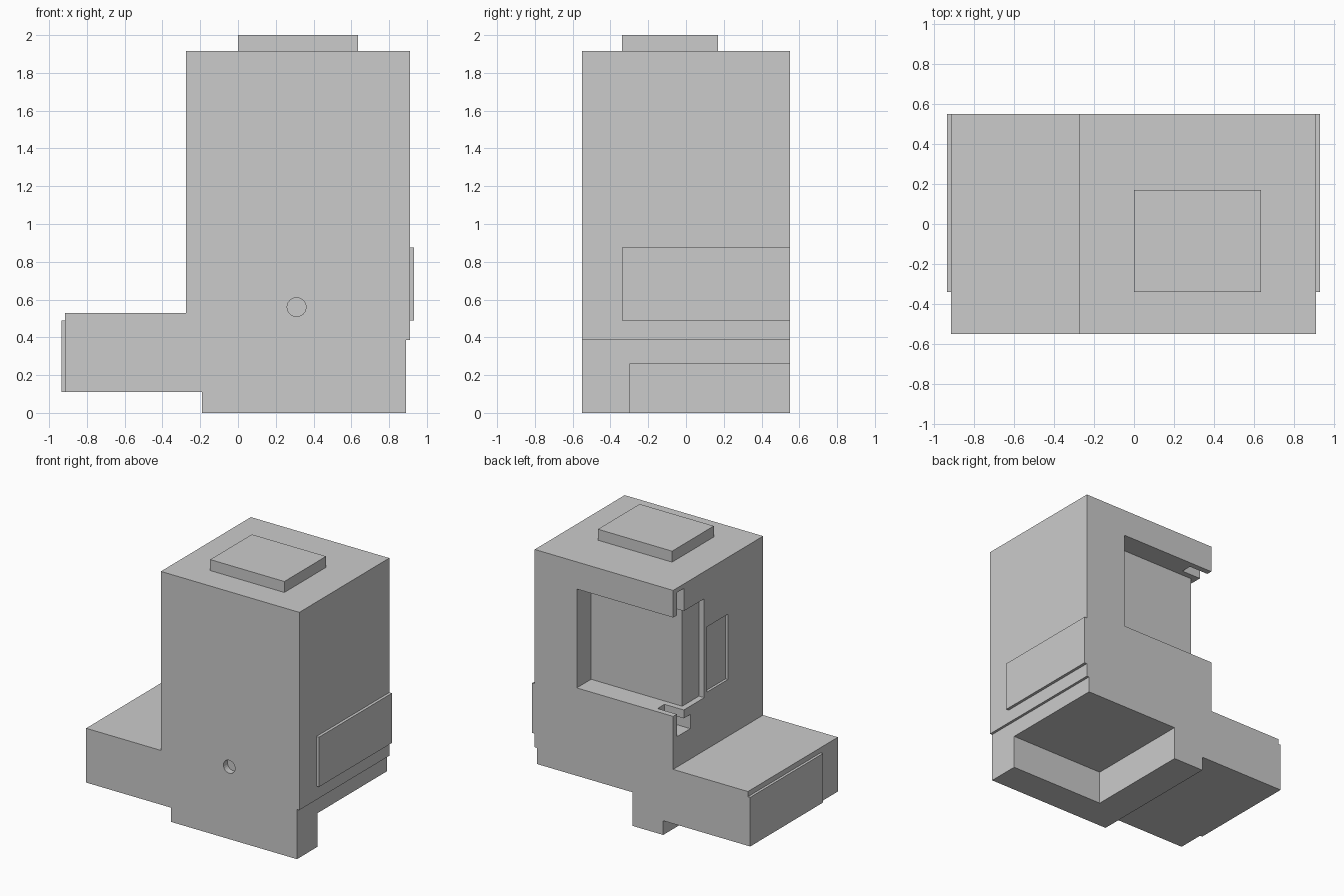
import bpy, bmesh, math

if "Cube" in bpy.data.objects:
    bpy.data.objects.remove(bpy.data.objects["Cube"])


def prism(name, axis, profile, lo, hi):
    """Extrude a 2D profile along an axis (x: profile is y,z; y: x,z; z: x,y)."""
    place = {'x': lambda a, b, d: (d, a, b),
             'y': lambda a, b, d: (a, d, b),
             'z': lambda a, b, d: (a, b, d)}[axis]
    bm = bmesh.new()
    rings = [[bm.verts.new(place(a, b, d)) for a, b in profile] for d in (lo, hi)]
    bm.faces.new(rings[0])
    bm.faces.new(rings[1])
    n = len(profile)
    for i in range(n):
        j = (i + 1) % n
        bm.faces.new((rings[0][i], rings[0][j], rings[1][j], rings[1][i]))
    bmesh.ops.recalc_face_normals(bm, faces=bm.faces)
    mesh = bpy.data.meshes.new(name)
    bm.to_mesh(mesh)
    bm.free()
    ob = bpy.data.objects.new(name, mesh)
    bpy.context.collection.objects.link(ob)
    return ob


def box(name, x, y, z):
    return prism(name, 'z', [(x[0], y[0]), (x[1], y[0]), (x[1], y[1]), (x[0], y[1])], *z)


# Main housing: side silhouette extruded front to back
body = prism("housing", 'y', [
    (-0.19, 0), (0.89, 0), (0.89, 0.385), (0.91, 0.385), (0.91, 1.915), (-0.275, 1.915),
    (-0.275, 0.53), (-0.915, 0.53), (-0.915, 0.11), (-0.19, 0.11)], -0.55, 0.55)

circle = [(0.31 + 0.05 * math.cos(i * math.tau / 24), 0.56 + 0.05 * math.sin(i * math.tau / 24))
          for i in range(24)]

cutters = [
    # Underside step at the back right corner
    box("underside_cut", (0.075, 1.1), (-0.30, 0.8), (-0.3, 0.26)),
    # Corner window wrapping from the back onto the left side
    prism("window_cut", 'z', [(0.55, 0.8), (0.55, 0.375), (-0.23, 0.375), (-0.23, 0.17),
                              (-0.5, 0.17), (-0.5, 0.8)], 0.94, 1.705),
    # Latch slots below and above the window
    prism("lower_slot_cut", 'x', [(0.505, 0.765), (0.505, 1.0), (0.42, 1.0), (0.42, 0.875),
                                  (0.34, 0.875), (0.34, 0.765)], -0.5, -0.11),
    box("upper_slot_cut", (-0.5, -0.11), (0.42, 0.505), (1.65, 1.88)),
    # Shallow panel in the left side
    box("side_panel_cut", (-0.5, -0.255), (-0.12, 0.135), (0.97, 1.475)),
    # Round blind hole in the front
    prism("front_hole_cut", 'y', circle, -0.7, -0.50),
]
for cutter in cutters:
    mod = body.modifiers.new(cutter.name, 'BOOLEAN')
    mod.operation = 'DIFFERENCE'
    mod.solver = 'EXACT'
    mod.object = cutter
    cutter.hide_render = True
    cutter.hide_viewport = True
    cutter.display_type = 'WIRE'

# Raised plates on the top, right side and arm end
box("top_plate", (0.0, 0.635), (-0.34, 0.17), (1.915, 2.0))
box("right_plate", (0.91, 0.932), (-0.34, 0.55), (0.49, 0.875))
box("arm_end_plate", (-0.935, -0.915), (-0.34, 0.55), (0.11, 0.49))
